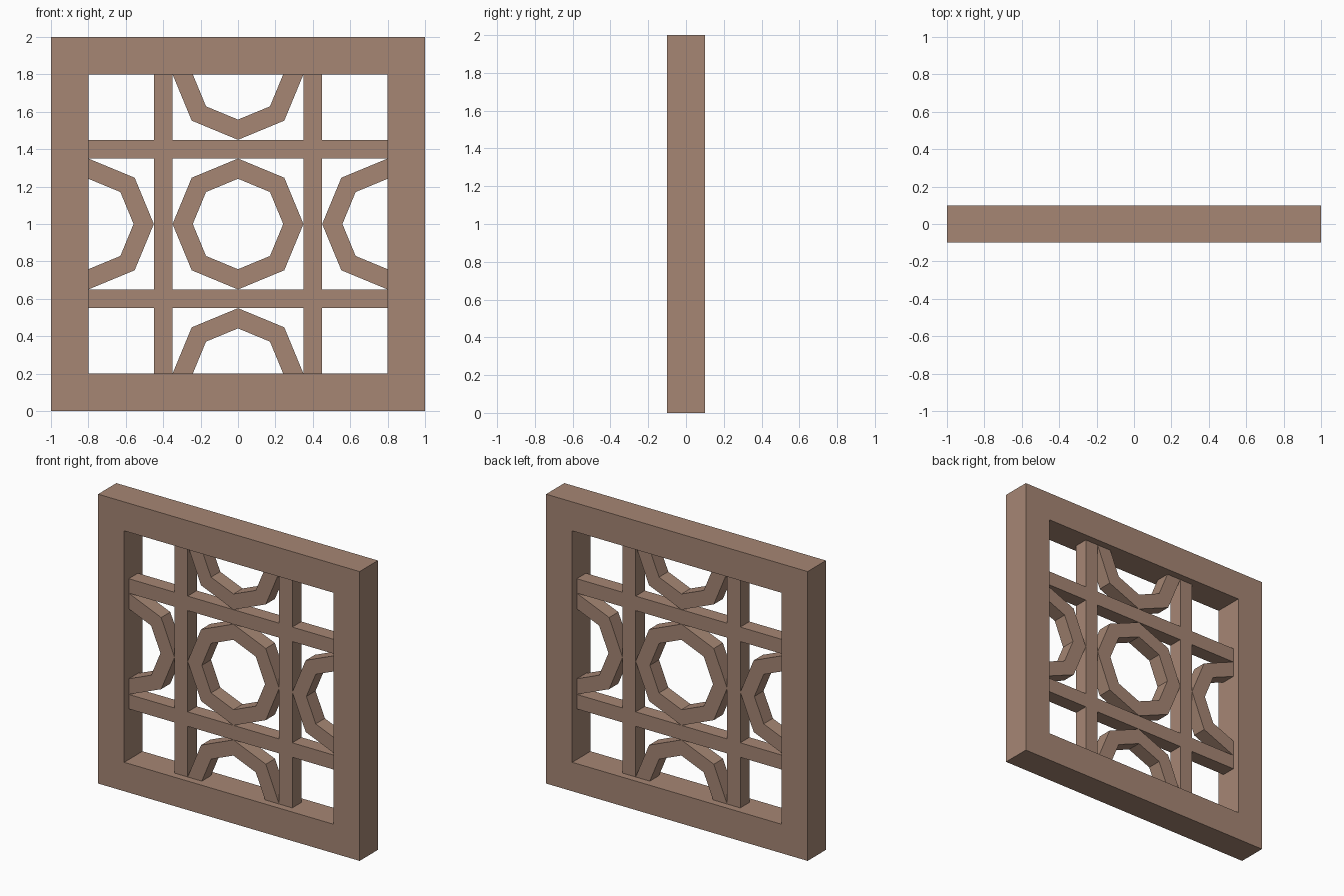
import bpy, bmesh, math
from mathutils import Vector

cube = bpy.data.objects.get("Cube")
if cube:
    bpy.data.objects.remove(cube, do_unlink=True)

# Single clay colour
clay = bpy.data.materials.new("clay_brown")
clay.use_nodes = True
colour = (0.38, 0.24, 0.175, 1)
clay.diffuse_color = colour
clay.node_tree.nodes["Principled BSDF"].inputs["Base Color"].default_value = colour

MID = 1.0       # height of the panel centre
OPENING = 0.8   # half width of the frame opening
RADIUS = 0.35   # ring outer radius
BAR = 0.1       # bar and ring thickness


def extruded(name, polygons, depth):
    """Join flat x-z polygons and extrude them through y."""
    bm = bmesh.new()
    for poly in polygons:
        bm.faces.new([bm.verts.new((x, -depth / 2, z)) for x, z in poly])
    bmesh.ops.remove_doubles(bm, verts=bm.verts, dist=1e-4)
    geo = bmesh.ops.extrude_face_region(bm, geom=bm.faces[:], use_keep_orig=True)["geom"]
    moved = [g for g in geo if isinstance(g, bmesh.types.BMVert)]
    bmesh.ops.translate(bm, verts=moved, vec=Vector((0, depth, 0)))
    bmesh.ops.recalc_face_normals(bm, faces=bm.faces)
    mesh = bpy.data.meshes.new(name)
    bm.to_mesh(mesh)
    bm.free()
    mesh.materials.append(clay)
    obj = bpy.data.objects.new(name, mesh)
    bpy.context.collection.objects.link(obj)
    return obj


def grid_cells(lines, keep):
    """Cells of a square grid, centred on the panel, that pass a rule."""
    cells = []
    n = len(lines) - 1
    for i in range(n):
        for j in range(n):
            if keep(i, j):
                x0, x1 = lines[i], lines[i + 1]
                z0, z1 = lines[j] + MID, lines[j + 1] + MID
                cells.append([(x0, z0), (x1, z0), (x1, z1), (x0, z1)])
    return cells


def ring(name, x, z, start, segments):
    """Octagonal ring, or part of one, starting at an eighth-turn index."""
    inner = RADIUS - BAR / math.cos(math.pi / 8)

    def point(r, k):
        a = k * math.pi / 4
        return (x + r * math.cos(a), z + r * math.sin(a))

    polys = [[point(inner, k), point(RADIUS, k), point(RADIUS, k + 1), point(inner, k + 1)]
             for k in range(start, start + segments)]
    return extruded(name, polys, BAR)


# Outer frame
extruded("outer_frame",
         grid_cells([-1, -OPENING, OPENING, 1], lambda i, j: (i, j) != (1, 1)), 0.2)

# Crossing lattice bars
outer = RADIUS + BAR
extruded("lattice_bars",
         grid_cells([-OPENING, -outer, -RADIUS, RADIUS, outer, OPENING],
                    lambda i, j: i in (1, 3) or j in (1, 3)), BAR)

# Centre ring and four half rings against the frame
ring("centre_ring", 0, MID, 0, 8)
ring("bottom_half_ring", 0, MID - OPENING, 0, 4)
ring("left_half_ring", OPENING, MID, 2, 4)
ring("top_half_ring", 0, MID + OPENING, 4, 4)
ring("right_half_ring", -OPENING, MID, 6, 4)
